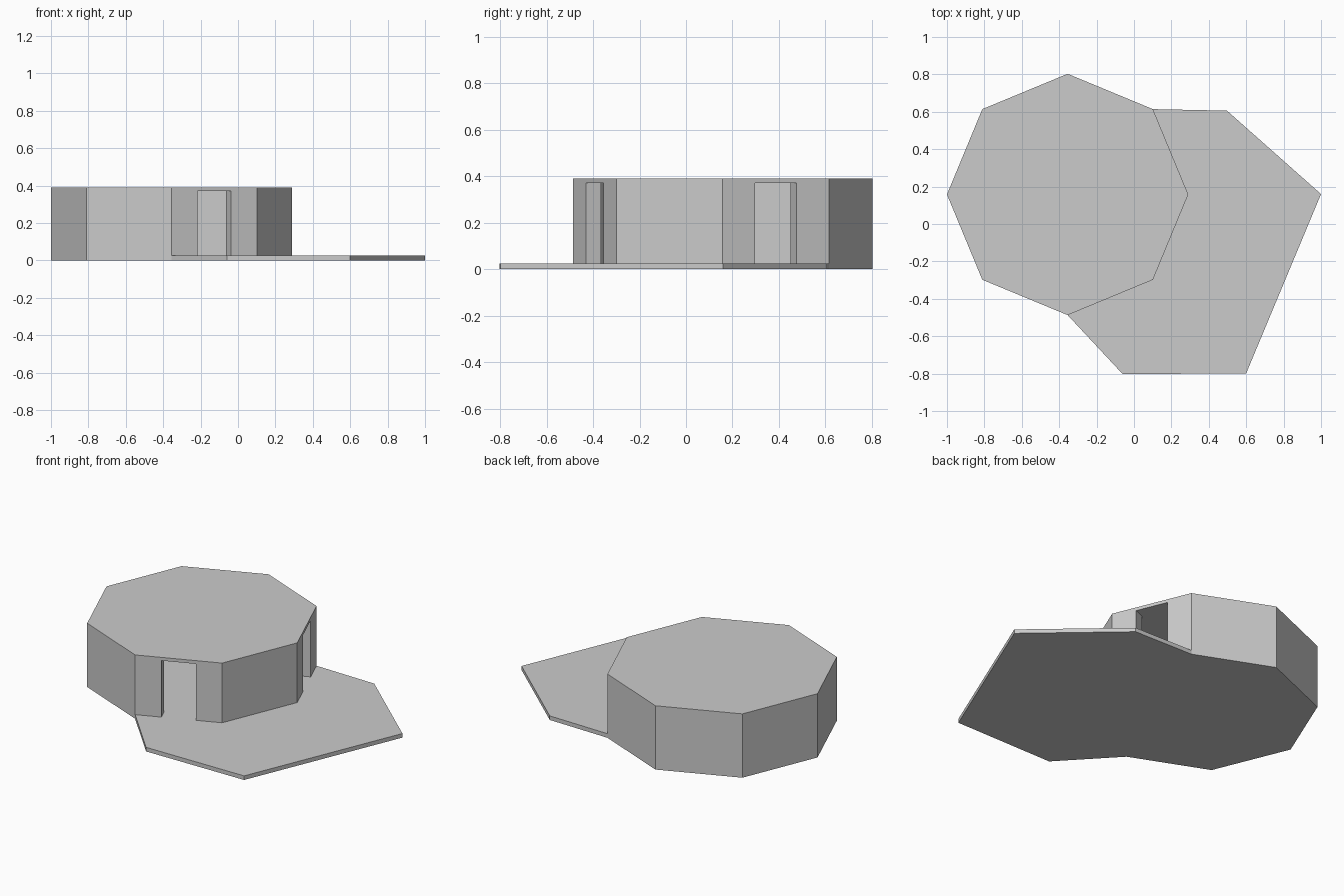
import bpy, bmesh
from math import cos, sin, pi
from mathutils import Vector

if "Cube" in bpy.data.objects:
    bpy.data.objects.remove(bpy.data.objects["Cube"])

CENTRE = Vector((-0.355, 0.158))
RADIUS, HEIGHT = 0.645, 0.39
FLOOR, CEILING = 0.025, 0.37
WALL, DOOR_HALF = 0.07, 0.0975


def prism(name, outline, z0, z1):
    bm = bmesh.new()
    face = bm.faces.new([bm.verts.new((x, y, z0)) for x, y in outline])
    ext = bmesh.ops.extrude_face_region(bm, geom=[face])
    top = [v for v in ext["geom"] if isinstance(v, bmesh.types.BMVert)]
    bmesh.ops.translate(bm, vec=(0, 0, z1 - z0), verts=top)
    bmesh.ops.recalc_face_normals(bm, faces=bm.faces)
    mesh = bpy.data.meshes.new(name)
    bm.to_mesh(mesh)
    bm.free()
    obj = bpy.data.objects.new(name, mesh)
    bpy.context.collection.objects.link(obj)
    return obj


def octagon(radius):
    return [CENTRE + radius * Vector((cos(k * pi / 4), sin(k * pi / 4)))
            for k in range(8)]


# Octagonal pavilion
outer = octagon(RADIUS)
pavilion = prism("pavilion", outer, 0, HEIGHT)

# Room outline, bulging out through two doorways
inner = octagon(RADIUS - WALL / cos(pi / 8))
room = []
for k, a in enumerate(inner):
    room.append(a)
    if k in (0, 6):
        b = inner[(k + 1) % 8]
        mid, along = (a + b) / 2, (b - a).normalized()
        out = Vector((along.y, -along.x)) * (WALL + 0.05)
        left, right = mid - along * DOOR_HALF, mid + along * DOOR_HALF
        room += [left, left + out, right + out, right]

cutter = prism("room_cutter", room, FLOOR, CEILING)
cutter.hide_render = True
cutter.hide_viewport = True
cut = pavilion.modifiers.new("hollow_room", "BOOLEAN")
cut.operation = "DIFFERENCE"
cut.solver = "EXACT"
cut.object = cutter

# Terrace slab wrapping around the door side
terrace = [outer[6], (-0.06, -0.803), (0.6, -0.798), (1.0, 0.16),
           (0.497, 0.606), outer[1], outer[0], outer[7]]
prism("terrace", terrace, 0, FLOOR)
